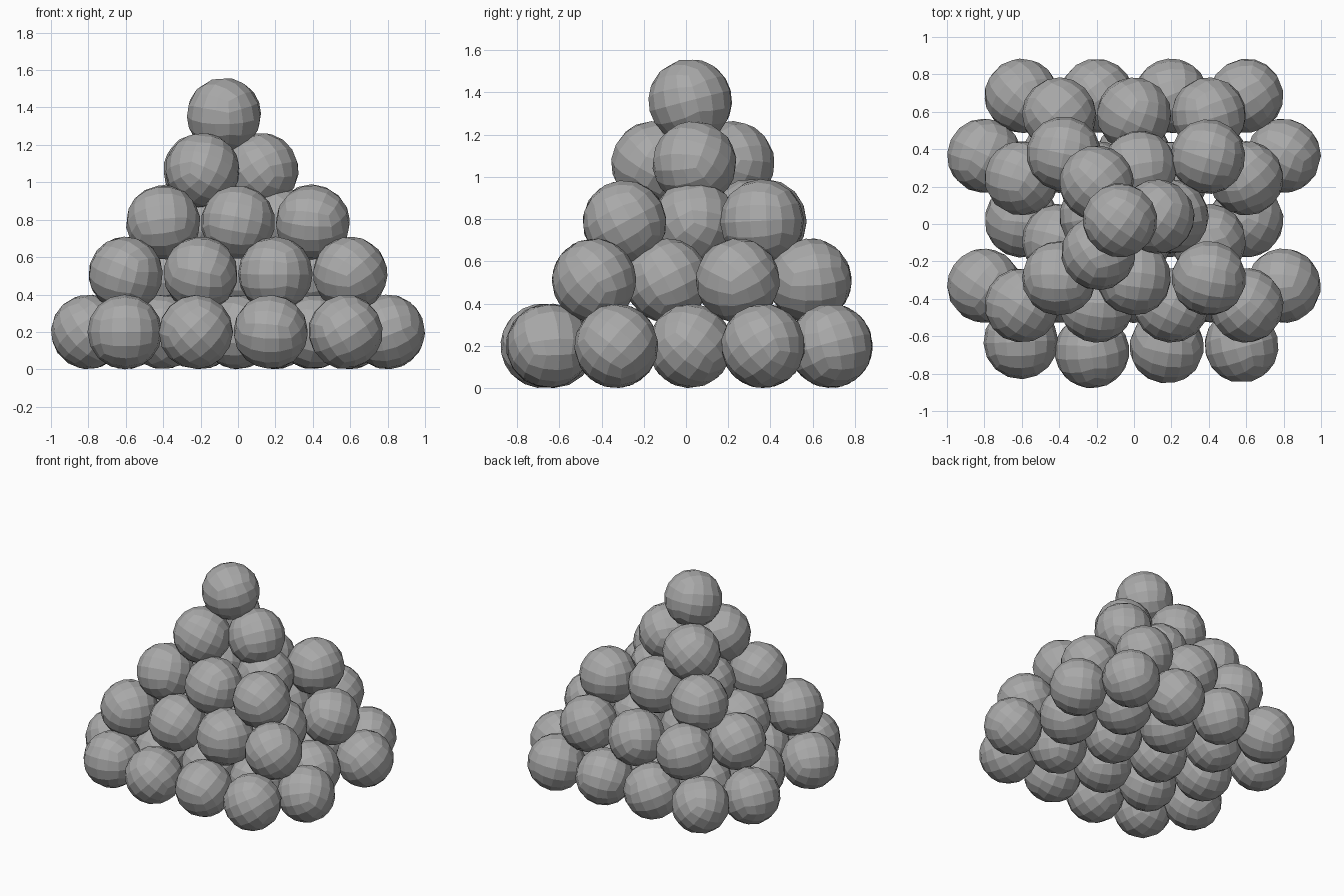
import bpy
import bmesh
import random
from mathutils import Euler

cube = bpy.data.objects.get("Cube")
if cube:
    bpy.data.objects.remove(cube, do_unlink=True)

random.seed(4)
RADIUS = 0.2

# Single stone grey
GREY = (0.4, 0.4, 0.4, 1)
stone = bpy.data.materials.new("stone grey")
stone.use_nodes = True
stone.diffuse_color = GREY
stone.node_tree.nodes["Principled BSDF"].inputs["Base Color"].default_value = GREY

# Faceted ball: a cube subdivided twice and pushed out to a sphere
bm = bmesh.new()
bmesh.ops.create_cube(bm, size=1)
for level in range(2):
    bmesh.ops.subdivide_edges(bm, edges=bm.edges[:], cuts=1, use_grid_fill=True)
    for v in bm.verts:
        v.co = v.co.normalized() * RADIUS
ball_mesh = bpy.data.meshes.new("ball")
bm.to_mesh(ball_mesh)
bm.free()
ball_mesh.materials.append(stone)

FIVE = (-0.8, -0.4, 0, 0.4, 0.8)
FOUR = (-0.6, -0.2, 0.2, 0.6)
THREE = (-0.4, 0, 0.4)
TWO = (-0.2, 0.2)

# Each layer: name, height, rows of (y, x positions)
layers = [
    ("base", 0.2, [(-0.33, FIVE), (0.02, FOUR), (0.365, FIVE), (0.685, FOUR)]),
    ("second", 0.51, [(-0.435, FOUR), (-0.09, THREE), (0.245, FOUR), (0.585, THREE)]),
    ("third", 0.785, [(-0.29, THREE), (0.04, TWO)]),
]
balls = [(name, x, y, z) for name, z, rows in layers for y, xs in rows for x in xs]

# Loosely settled balls: front base row, back of the third layer, top
balls += [("base", x, y, 0.2) for x, y in
          ((-0.605, -0.63), (-0.225, -0.68), (0.175, -0.655), (0.575, -0.65))]
balls += [("third", x, y, 0.79) for x, y in
          ((-0.375, 0.375), (0.03, 0.3), (0.395, 0.36))]
balls += [("fourth", x, y, 1.065) for x, y in
          ((-0.2, 0.22), (-0.19, -0.155), (0.125, 0.04))]
balls.append(("top", -0.075, 0.02, 1.36))

for name, x, y, z in balls:
    obj = bpy.data.objects.new(name + "_ball", ball_mesh)
    obj.location = (x, y, z)
    obj.rotation_euler = Euler([random.uniform(0, 6.28) for axis in range(3)])
    bpy.context.collection.objects.link(obj)
